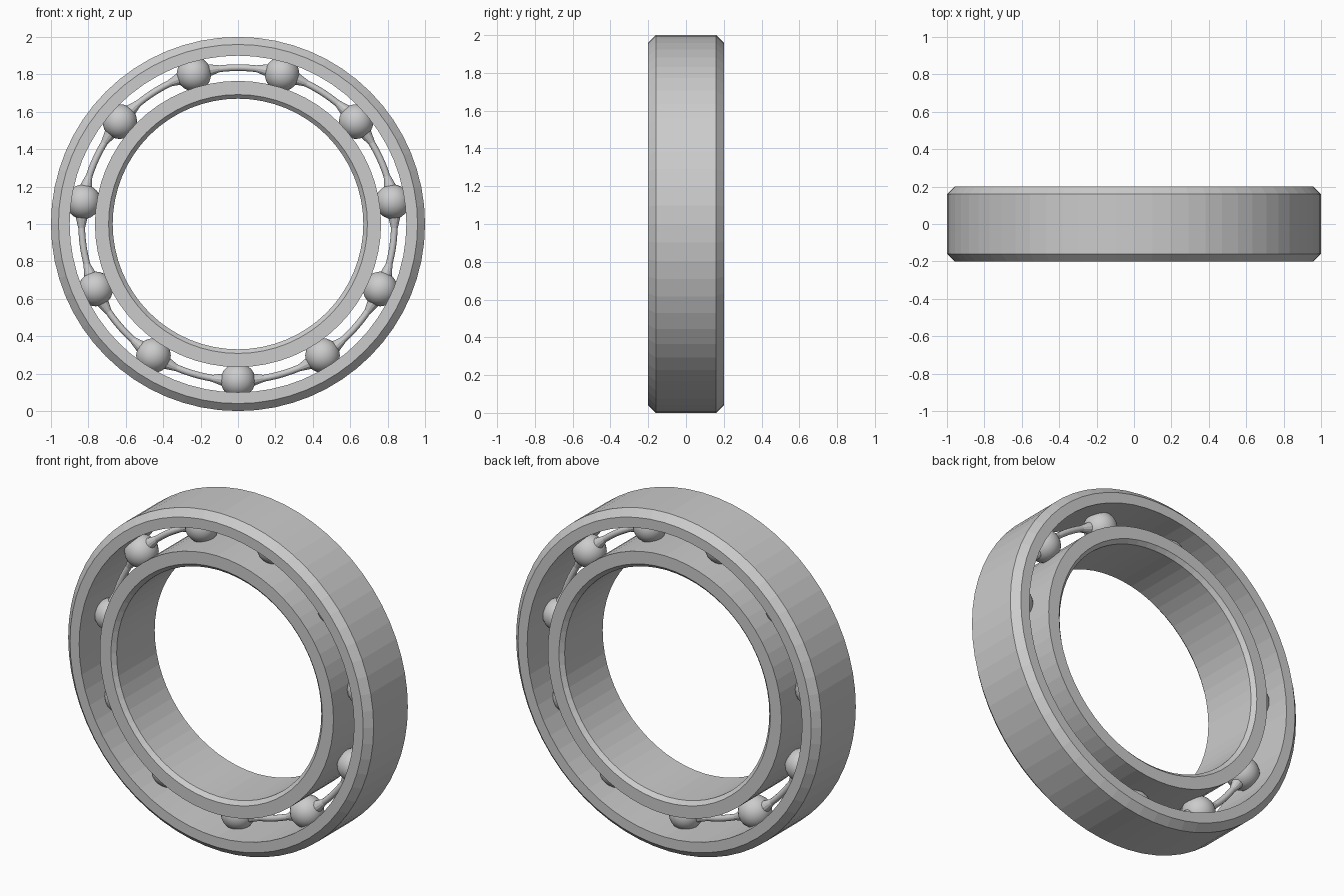
import bpy
import bmesh
from math import sin, cos, pi, tau
from mathutils import Matrix, Vector

SEGMENTS = 64
BALLS = 11
PITCH = 0.836          # radius of the circle the balls run on
BALL_R = 0.093
CAGE_R = 0.018
HALF = 0.2             # half the bearing width
CENTRE = Vector((0, 0, 1))

cube = bpy.data.objects.get("Cube")
if cube:
    bpy.data.objects.remove(cube, do_unlink=True)

steel = bpy.data.materials.new("grey steel")
steel.use_nodes = True
grey = (0.6, 0.6, 0.6, 1)
steel.diffuse_color = grey
steel.node_tree.nodes["Principled BSDF"].inputs["Base Color"].default_value = grey


def finish(name, bm, smooth=False):
    bmesh.ops.recalc_face_normals(bm, faces=bm.faces)
    for f in bm.faces:
        f.smooth = smooth
    mesh = bpy.data.meshes.new(name)
    bm.to_mesh(mesh)
    bm.free()
    mesh.materials.append(steel)
    obj = bpy.data.objects.new(name, mesh)
    obj.location = CENTRE
    bpy.context.collection.objects.link(obj)
    return obj


def lathe(name, profile, segments, smooth=False):
    """Sweep a closed (radius, y) profile around the y axis."""
    bm = bmesh.new()
    loops = []
    for i in range(segments):
        a = tau * i / segments
        loops.append([bm.verts.new((r * cos(a), y, r * sin(a))) for r, y in profile])
    n = len(profile)
    for i in range(segments):
        p, q = loops[i], loops[(i + 1) % segments]
        for j in range(n):
            k = (j + 1) % n
            bm.faces.new((p[j], p[k], q[k], q[j]))
    return finish(name, bm, smooth)


def ring_profile(plain, bevelled, bevel):
    """Rectangular section with chamfers on one side only."""
    step = bevel if plain > bevelled else -bevel
    return [(plain, -HALF), (plain, HALF), (bevelled + step, HALF),
            (bevelled, HALF - bevel), (bevelled, bevel - HALF),
            (bevelled + step, -HALF)]


# Races
lathe("outer_race", ring_profile(0.9, 1.0, 0.04), SEGMENTS)
lathe("inner_race", ring_profile(0.765, 0.67, 0.022), SEGMENTS)

# Round wire cage
wire = [(PITCH + CAGE_R * cos(tau * i / 12), CAGE_R * sin(tau * i / 12)) for i in range(12)]
lathe("cage_wire", wire, 2 * SEGMENTS, smooth=True)

# Balls, with a tapered collar where the cage meets each side
for i in range(BALLS):
    a = -pi / 2 + tau * i / BALLS
    radial = Vector((cos(a), 0, sin(a)))
    bm = bmesh.new()
    bmesh.ops.create_icosphere(bm, subdivisions=3, radius=BALL_R,
                               matrix=Matrix.Translation(radial * PITCH))
    finish(f"ball_{i + 1}", bm, smooth=True)

    bm = bmesh.new()
    for side in (-1, 1):
        b = a + side * (BALL_R + 0.015) / PITCH
        along = Vector((-sin(b), 0, cos(b))) * side
        turn = along.to_track_quat("Z", "Y").to_matrix().to_4x4()
        place = Matrix.Translation(Vector((cos(b), 0, sin(b))) * PITCH) @ turn
        bmesh.ops.create_cone(bm, cap_ends=True, segments=12, radius1=0.036,
                              radius2=CAGE_R * 0.9, depth=0.08, matrix=place)
    finish(f"cage_collar_{i + 1}", bm)
